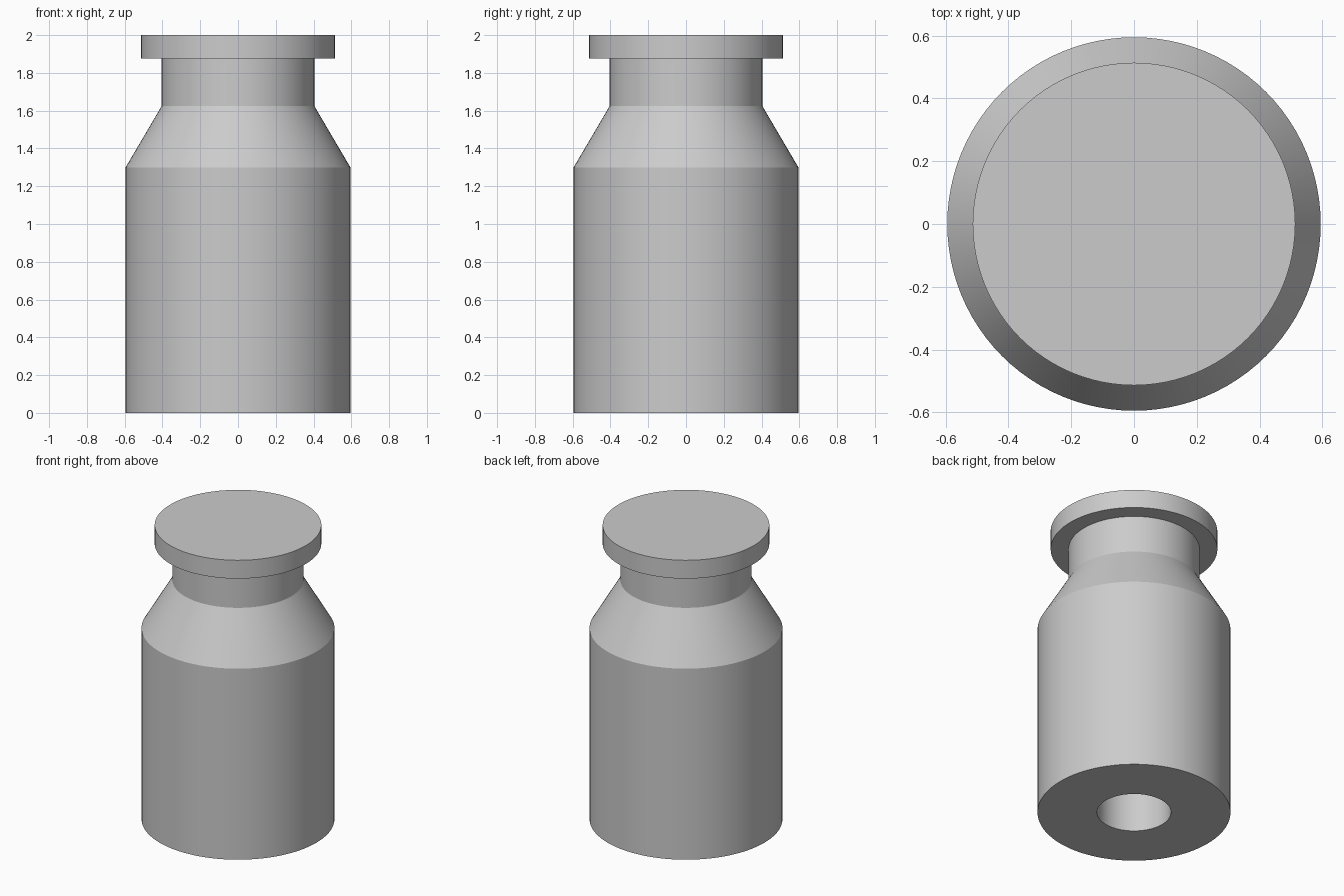
import bpy, bmesh, math

cube = bpy.data.objects.get("Cube")
if cube:
    bpy.data.objects.remove(cube, do_unlink=True)

SEGMENTS = 96

# Plain grey material
grey = bpy.data.materials.new("plain_grey")
grey.use_nodes = True
color = (0.6, 0.6, 0.6, 1)
grey.diffuse_color = color
grey.node_tree.nodes["Principled BSDF"].inputs["Base Color"].default_value = color


def lathe(name, profile):
    """Turn a (radius, height) profile around the z axis into a closed solid."""
    bm = bmesh.new()
    verts = [bm.verts.new((r, 0, z)) for r, z in profile]
    edges = [bm.edges.new(pair) for pair in zip(verts, verts[1:])]
    bmesh.ops.spin(bm, geom=verts + edges, cent=(0, 0, 0), axis=(0, 0, 1),
                   angle=math.tau, steps=SEGMENTS)
    bmesh.ops.remove_doubles(bm, verts=bm.verts, dist=0.0001)
    bmesh.ops.recalc_face_normals(bm, faces=bm.faces)
    mesh = bpy.data.meshes.new(name)
    bm.to_mesh(mesh)
    bm.free()
    mesh.materials.append(grey)
    obj = bpy.data.objects.new(name, mesh)
    bpy.context.collection.objects.link(obj)
    bpy.ops.object.select_all(action="DESELECT")
    obj.select_set(True)
    bpy.context.view_layer.objects.active = obj
    bpy.ops.object.shade_smooth_by_angle(angle=math.radians(25))
    return obj


# Bottle: blind bore in the base, straight wall, sloped shoulder, neck, flat lip
lathe("bottle_body", [
    (0, 1.0), (0.228, 1.0), (0.228, 0),
    (0.595, 0), (0.595, 1.3),
    (0.404, 1.625), (0.404, 1.875),
    (0.514, 1.875), (0.514, 2), (0, 2),
])
